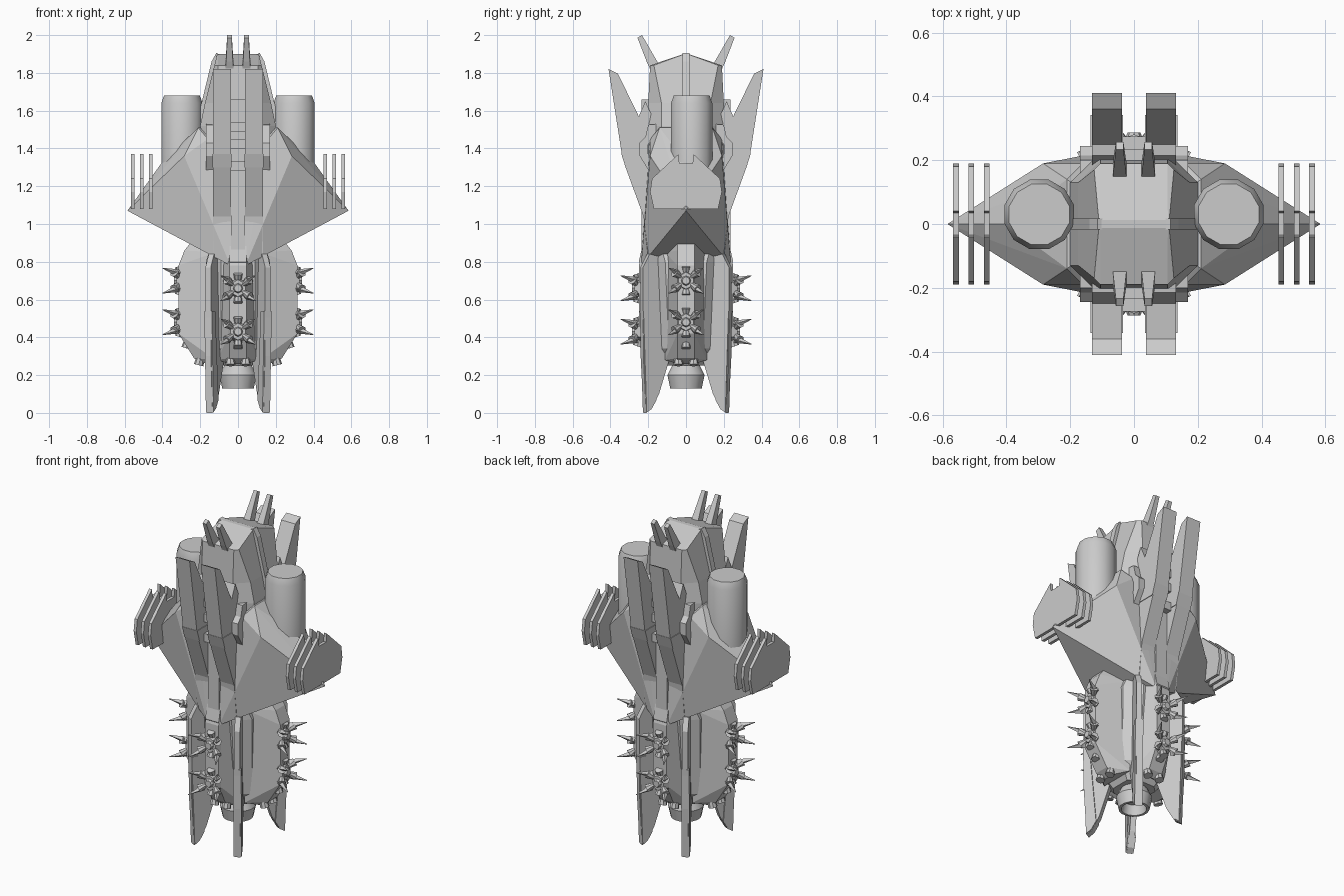
import bpy, bmesh, math
from mathutils import Vector, Matrix

if "Cube" in bpy.data.objects:
    bpy.data.objects.remove(bpy.data.objects["Cube"])


def finish(bm, name, smooth=False):
    bmesh.ops.recalc_face_normals(bm, faces=bm.faces)
    me = bpy.data.meshes.new(name)
    bm.to_mesh(me)
    bm.free()
    ob = bpy.data.objects.new(name, me)
    bpy.context.collection.objects.link(ob)
    if smooth:
        bpy.context.view_layer.objects.active = ob
        ob.select_set(True)
        bpy.ops.object.shade_smooth_by_angle(angle=math.radians(35))
        ob.select_set(False)
    return ob


def hull(name, pts):
    """Convex solid around the given points."""
    bm = bmesh.new()
    for p in pts:
        bm.verts.new(p)
    bmesh.ops.convex_hull(bm, input=bm.verts)
    loose = [v for v in bm.verts if not v.link_faces]
    bmesh.ops.delete(bm, geom=loose, context='VERTS')
    bmesh.ops.dissolve_limit(bm, angle_limit=0.01, verts=bm.verts, edges=bm.edges)
    return finish(bm, name)


def prism(name, pts, off):
    """Polygon pushed along an offset vector."""
    bm = bmesh.new()
    f = bm.faces.new([bm.verts.new(p) for p in pts])
    ext = bmesh.ops.extrude_face_region(bm, geom=[f], use_keep_orig=True)
    vs = [g for g in ext['geom'] if isinstance(g, bmesh.types.BMVert)]
    bmesh.ops.translate(bm, verts=vs, vec=off)
    return finish(bm, name)


def box(name, x, y, z):
    return hull(name, [(a, b, c) for a in x for b in y for c in z])


def skin(name, rings, smooth=False):
    """Closed skin over a stack of point rings."""
    bm = bmesh.new()
    rings = [[bm.verts.new(p) for p in r] for r in rings]
    n = len(rings[0])
    for r, s in zip(rings, rings[1:]):
        for i in range(n):
            bm.faces.new((r[i], r[(i + 1) % n], s[(i + 1) % n], s[i]))
    bm.faces.new(rings[0])
    bm.faces.new(rings[-1])
    return finish(bm, name, smooth)


def loft(name, sections):
    """Chamfered rectangles (z, half x, half y, chamfer) joined in a stack."""
    return skin(name, [[(x, y, z) for x, y in
                        [(a, -b + c), (a, b - c), (a - c, b), (c - a, b),
                         (-a, b - c), (-a, c - b), (c - a, -b), (a - c, -b)]]
                       for z, a, b, c in sections])


def lathe(name, profile, centre, n):
    ang = [(i + .5) * math.tau / n for i in range(n)]
    return skin(name, [[(centre[0] + r * math.cos(a), centre[1] + r * math.sin(a), z) for a in ang]
                       for r, z in profile], True)


def cone(bm, p, d, r1, r2, length, seg):
    d = Vector(d).normalized()
    m = Matrix.Translation(Vector(p) + d * length / 2) @ d.to_track_quat('Z', 'Y').to_matrix().to_4x4()
    bmesh.ops.create_cone(bm, cap_ends=True, segments=seg, radius1=r1, radius2=r2, depth=length, matrix=m)


# main hull and lower core
loft("upper_hull", [(0.85, .1, .2, .04), (1.25, .19, .21, .07), (1.52, .2, .21, .08),
                    (1.64, .175, .2, .07), (1.84, .125, .19, .02), (1.9, .11, .012, .004)])
loft("lower_core", [(0.25, .1, .1, .04), (0.34, .16, .16, .07), (0.8, .17, .19, .08), (0.95, .12, .2, .05)])

# main engine bell
lathe("engine_bell", [(.07, .26), (.1, .2), (.085, .13), (.07, .13), (.06, .19)], (0, 0), 16)

# thruster cluster mesh, pointing along +x
bm = bmesh.new()
cone(bm, (-.05, 0, 0), (1, 0, 0), .07, .045, .06, 6)
cone(bm, (.0, 0, 0), (1, 0, 0), .03, .02, .025, 8)
for s in (-1, 1):
    for t in (-1, 1):
        # bells and long outer spikes
        cone(bm, (0, s * .03, t * .02), (.5, s * .7, t * .5), .012, .024, .045, 8)
        cone(bm, (.0, s * .045, t * .04), (.8, s * .45, t * .25), .02, .002, .1, 4)
    cone(bm, (-.02, 0, s * .03), (.35, 0, s), .016, .024, .05, 8)
cluster = finish(bm, "thruster_cluster")
mats = []
for k in range(4):
    r = .315 if k % 2 == 0 else .262
    for z in ((.7, .48) if k % 2 == 0 else (.66, .43)):
        mats.append(Matrix.Rotation(k * math.pi / 2, 4, 'Z') @ Matrix.Translation((r, 0, z)))
for i, m in enumerate(mats):
    ob = cluster if i == 0 else cluster.copy()
    if i:
        bpy.context.collection.objects.link(ob)
    ob.matrix_world = m

# four lower lobes carrying the thrusters, each with small nozzles below
LOBE = [(.8, .9), (.9, .86), (1.0, .78), (1.0, .42), (.74, .29), (.6, .26)]
for k in range(4):
    R = Matrix.Rotation(k * math.pi / 2, 3, 'Z')
    reach = .315 if k % 2 == 0 else .25
    pts = []
    for a, z in LOBE:
        pts += [R @ Vector((a * reach, s * .045, z)) for s in (-1, 1)]
    pts += [R @ Vector((.12, s * .11, z)) for s in (-1, 1) for z in (.28, .85)]
    hull("thruster_lobe", pts)
    bm = bmesh.new()
    cone(bm, R @ Vector((reach * .82, 0, .4)), R @ Vector((.3, 0, -1)), .02, .025, .06, 8)
    for s in (-1, 1):
        cone(bm, R @ Vector((reach * .6, s * .04, .33)), R @ Vector((.25, 0, -1)), .018, .026, .08, 8)
    finish(bm, "small_nozzle")

for sx in (-1, 1):
    # wing body with pointed tip
    w = [(.585, 0, 1.07), (.02, 0, 1.5), (.4, 0, 1.33)]
    for s in (-1, 1):
        w += [(.04, s * .238, .78), (.285, s * .19, 1.36),
              (.21, s * .14, 1.51), (.16, s * .19, 1.45), (.0, s * .21, 1.2)]
    hull("wing", [(sx * x, y, z) for x, y, z in w])

    # three thin vanes near the wing tip
    half = [(.17, 1.08), (.19, 1.17), (.18, 1.24), (.04, 1.37), (.035, 1.32)]
    vane = half + [(-y, z) for y, z in reversed(half)]
    for x in (.462, .51, .558):
        prism("wing_vane", [(sx * x - .009, y, z) for y, z in vane], (.018, 0, 0))

    # tank
    lathe("tank", [(.113, 1.2), (.113, 1.64), (.098, 1.68)], (sx * .297, .03), 12)

    # sloping spine strip on the hull side
    prism("side_spine", [(sx * x, -.018, z) for x, z in
                         [(.05, 1.88), (.115, 1.905), (.14, 1.86), (.215, 1.55), (.1, 1.5)]], (0, .036, 0))

    for sy in (-1, 1):
        # long swept plate beside the hull
        outer = [(.2, .82), (.225, 1.04), (.32, 1.3), (.34, 1.37), (.41, 1.82), (.36, 1.795),
                 (.25, 1.57), (.215, 1.65), (.17, 1.55), (.15, .85)]
        prism("swept_plate", [(sx * .038, sy * y, z) for y, z in outer], (sx * .094, 0, 0))
        prism("swept_plate_band", [(sx * .034, sy * y, z) for y, z in
                                   [(.2, 1.3), (.32, 1.3), (.342, 1.37), (.2, 1.37)]], (sx * .102, 0, 0))

        # curved shoulder bracket
        arc = [(.08, 1.5), (.14, 1.53), (.2, 1.525), (.215, 1.46), (.245, 1.43), (.245, 1.36),
               (.19, 1.27), (.17, 1.32), (.2, 1.37), (.2, 1.42), (.16, 1.48)]
        prism("shoulder_bracket", [(sx * .12, sy * y, z) for y, z in arc], (sx * .05, 0, 0))

        # gun: mount block and tapered barrel
        box("gun_mount", (sx * .015, sx * .075), (sy * .12, sy * .19), (1.76, 1.82))
        hull("gun_barrel", [(sx * (.045 + u * a), sy * (y + v * a), z + v * a * -.6)
                            for y, z, a in ((.15, 1.8, .024), (.19, 1.87, .018), (.245, 1.993, .012))
                            for u in (-1, 1) for v in (-1, 1)])

        # tail fin in a slanted radial plane, with a thicker outer strip
        d = Vector((sx * .45, sy * .89, 0))
        n = Vector((sx * .89, sy * -.45, 0))
        base = Vector((sx * .085, sy * .09, 0))

        def fin(name, prof, t):
            prism(name, [base + d * ((y - .09) / .89) - n * t / 2 + Vector((0, 0, z))
                         for y, z in prof], n * t)
        fin("tail_fin", [(.09, .87), (.2, .84), (.235, .77), (.233, .3), (.218, .0), (.19, .02),
                         (.15, .1), (.09, .3)], .032)
        fin("tail_fin_strip", [(.2, .54), (.235, .54), (.218, .003), (.19, .025), (.165, .07)], .045)

for sy in (-1, 1):
    # recessed centre channel with stacked blocks
    box("centre_channel", (-.038, .038), (sy * .15, sy * .235), (.82, 1.66))
    for z in (1.28, 1.4, 1.49):
        box("channel_block", (-.036, .036), (sy * .2, sy * .275), (z, z + .05))
    # collar strip where the lower lobe meets the hull
    hull("collar", [(x, sy * y, z) for x in (-.045, .045)
                    for y, z in ((.15, .91), (.225, .91), (.25, .8), (.15, .7))])
